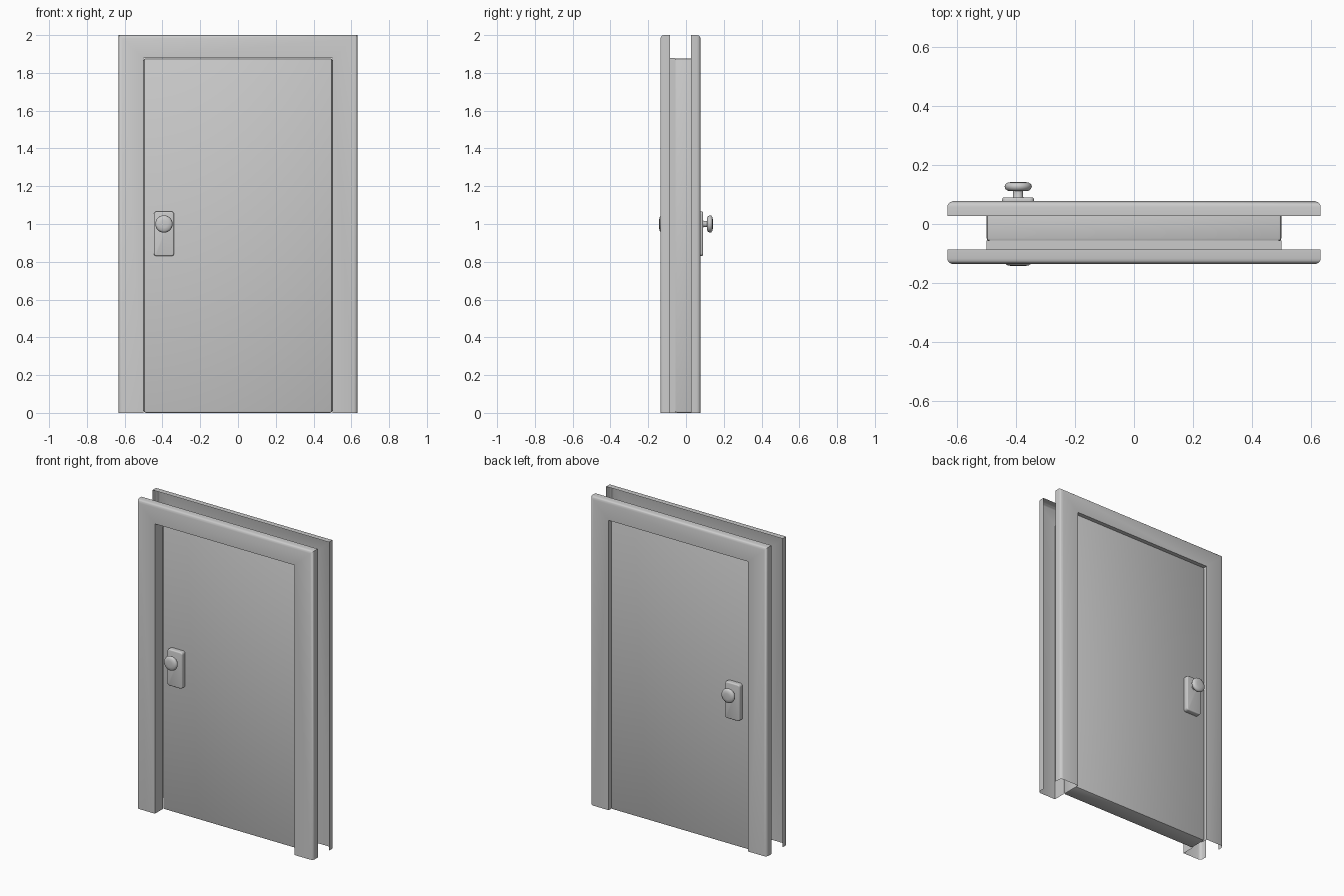
import bpy, bmesh, math
from mathutils import Vector

if "Cube" in bpy.data.objects:
    bpy.data.objects.remove(bpy.data.objects["Cube"])

KX, KZ = -0.392, 1.0          # knob centre


def finish(bm, name, angle=35):
    me = bpy.data.meshes.new(name)
    bm.to_mesh(me)
    bm.free()
    ob = bpy.data.objects.new(name, me)
    bpy.context.collection.objects.link(ob)
    bpy.ops.object.select_all(action='DESELECT')
    bpy.context.view_layer.objects.active = ob
    ob.select_set(True)
    bpy.ops.object.shade_smooth_by_angle(angle=math.radians(angle))
    return ob


# Casing: open-backed profile swept up, across and down the doorway
def casing(name, side, y_in, y_face, y_out):
    # (outward fraction, y)
    prof = [(0, y_in), (0, y_face), (0.86, y_face),
            (0.94, y_face - side * 0.004), (0.985, y_face - side * 0.011),
            (1, y_face - side * 0.02), (1, y_out)]
    bm = bmesh.new()
    rows = []
    for f, y in prof:
        x, z = 0.5 + 0.132 * f, 1.878 + 0.122 * f
        rows.append([bm.verts.new(p) for p in
                     ((-x, y, 0), (-x, y, z), (x, y, z), (x, y, 0))])
    for a, b in zip(rows, rows[1:]):
        for i in range(3):
            face = bm.faces.new((a[i], a[i + 1], b[i + 1], b[i]))
    bm.normal_update()
    bm.faces.ensure_lookup_table()
    if bm.faces[3].normal.y * side < 0:
        bmesh.ops.reverse_faces(bm, faces=bm.faces[:])
    return finish(bm, name)


# Box with bevelled edges
def box(name, lo, hi, bevel, segs, round_y=0):
    lo, hi = Vector(lo), Vector(hi)
    bm = bmesh.new()
    bmesh.ops.create_cube(bm, size=1)
    for v in bm.verts:
        v.co = Vector(((lo + hi) / 2)[i] + v.co[i] * (hi - lo)[i] for i in range(3))
    if round_y:
        edges = [e for e in bm.edges
                 if abs(e.verts[0].co.y - e.verts[1].co.y) > 1e-4]
        bmesh.ops.bevel(bm, geom=edges, offset=round_y, segments=4,
                        profile=0.5, affect='EDGES')
        edges = [e for e in bm.edges
                 if abs(e.verts[0].co.y - e.verts[1].co.y) < 1e-4]
    else:
        edges = bm.edges[:]
    bmesh.ops.bevel(bm, geom=edges, offset=bevel, segments=segs,
                    profile=0.5, affect='EDGES')
    return finish(bm, name)


# Knob: profile turned around the y axis
def knob(name, side):
    prof = [(0.022, 0.085), (0.017, 0.092), (0.017, 0.112), (0.034, 0.112),
            (0.042, 0.117), (0.046, 0.126), (0.044, 0.134), (0.036, 0.140),
            (0.02, 0.1425), (0, 0.1425)]
    bm = bmesh.new()
    vs = [bm.verts.new((KX + r, side * y, KZ)) for r, y in prof]
    for a, b in zip(vs, vs[1:]):
        bm.edges.new((a, b))
    bmesh.ops.spin(bm, geom=bm.verts[:] + bm.edges[:], cent=(KX, 0, KZ),
                   axis=(0, 1, 0), angle=2 * math.pi, steps=32,
                   use_duplicate=False)
    bmesh.ops.remove_doubles(bm, verts=bm.verts[:], dist=1e-5)
    bmesh.ops.holes_fill(bm, edges=[e for e in bm.edges if e.is_boundary], sides=0)
    bmesh.ops.recalc_face_normals(bm, faces=bm.faces[:])
    return finish(bm, name, 50)


casing("front_casing", -1, -0.056, -0.136, -0.086)
casing("back_casing", 1, 0.03, 0.077, 0.027)

# Door leaf
box("door_panel", (-0.499, -0.058, 0), (0.499, 0.058, 1.877), 0.01, 2)

# Handle plates and knobs on both faces
for label, s in (("front", -1), ("back", 1)):
    y0, y1 = sorted((s * 0.05, s * 0.09))
    box(label + "_handle_plate", (-0.446, y0, 0.83), (-0.338, y1, 1.066),
        0.007, 3, 0.015)
    knob(label + "_knob", s)
